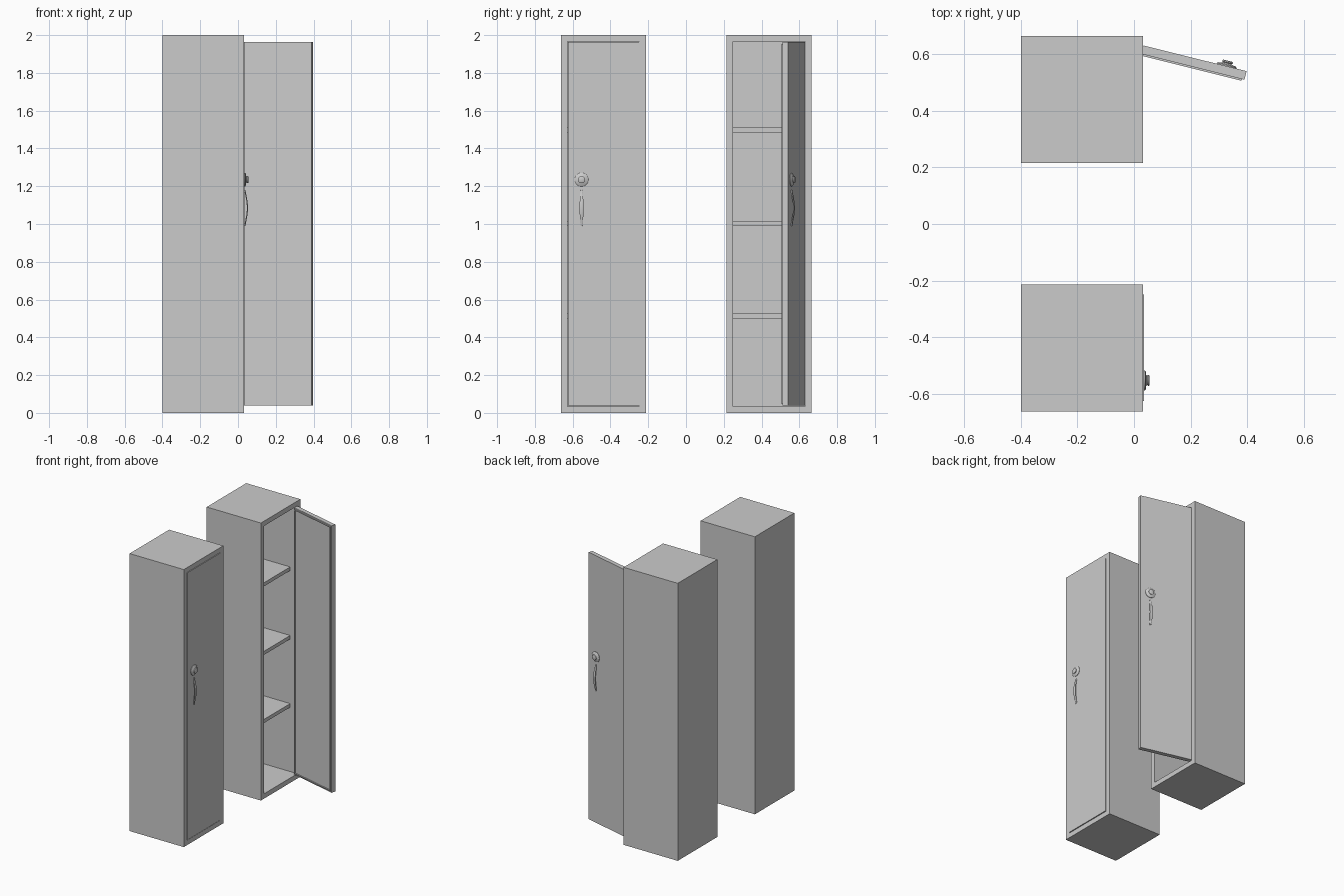
import bpy, bmesh
from math import radians, sin, pi
from mathutils import Matrix, Vector

if "Cube" in bpy.data.objects:
    bpy.data.objects.remove(bpy.data.objects["Cube"])

X0, X1 = -0.40, 0.032          # cabinet back and front
W, H, T = 0.45, 2.0, 0.035     # width, height, wall thickness
DOOR_W, Z0, Z1 = 0.376, 0.039, 1.963


def finish(bm, name, matrix=Matrix(), smooth=False):
    bmesh.ops.recalc_face_normals(bm, faces=bm.faces)
    bm.transform(matrix)
    me = bpy.data.meshes.new(name)
    bm.to_mesh(me)
    bm.free()
    ob = bpy.data.objects.new(name, me)
    bpy.context.collection.objects.link(ob)
    if smooth:
        bpy.ops.object.select_all(action='DESELECT')
        ob.select_set(True)
        bpy.context.view_layer.objects.active = ob
        bpy.ops.object.shade_smooth_by_angle(angle=radians(35))
    return ob


def box(lo, hi):
    bm = bmesh.new()
    bmesh.ops.create_cube(bm, size=1)
    lo, hi = Vector(lo), Vector(hi)
    for v in bm.verts:
        v.co = [(a + b) / 2 + c * (b - a) for a, b, c in zip(lo, hi, v.co)]
    bm.normal_update()
    return bm


def push(bm, face, vec):
    # extrude one face along a vector, returning the moved face
    face = bmesh.ops.extrude_discrete_faces(bm, faces=[face])['faces'][0]
    bmesh.ops.translate(bm, verts=face.verts, vec=vec)
    bm.normal_update()
    return face


def cabinet(name, yc):
    # hollow shell open towards +x
    bm = box((X0, yc - W / 2, 0), (X1, yc + W / 2, H))
    front = max(bm.faces, key=lambda f: f.normal.x)
    bmesh.ops.inset_region(bm, faces=[front], thickness=T, use_even_offset=True)
    push(bm, front, (-(X1 - X0 - T), 0, 0))
    finish(bm, name + "_cabinet")
    # shelves
    for i, z in enumerate((0.512, 1.003, 1.497)):
        finish(box((X0 + T, yc - W / 2 + T, z - 0.013),
                   (-0.025, yc + W / 2 - T, z + 0.013)), f"{name}_shelf_{i + 1}")


def door(name, hinge, angle):
    m = Matrix.Translation(hinge) @ Matrix.Rotation(radians(angle), 4, 'Z')
    # slab with a raised lip around the inner side
    bm = box((-0.031, -DOOR_W, Z0), (0, 0, Z1))
    inner = min(bm.faces, key=lambda f: f.normal.x)
    bmesh.ops.inset_region(bm, faces=[inner], thickness=0.009, use_even_offset=True)
    inner = push(bm, inner, (-0.006, 0, 0))
    bmesh.ops.inset_region(bm, faces=[inner], thickness=0.006, use_even_offset=True)
    push(bm, inner, (0.007, 0, 0))
    finish(bm, name + "_door", m)

    # turned dial: (radius, height) profile spun around x
    yk, zk = -0.303, 1.235
    bm = bmesh.new()
    prof = [(0, -0.001), (0.036, -0.001), (0.036, 0.003), (0.031, 0.007), (0.020, 0.008),
            (0.016, 0.011), (0.019, 0.014), (0.019, 0.018), (0.016, 0.020), (0, 0.020)]
    vs = [bm.verts.new((h, r, 0)) for r, h in prof]
    es = [bm.edges.new(p) for p in zip(vs, vs[1:])]
    bmesh.ops.spin(bm, geom=vs + es, cent=(0, 0, 0), axis=(1, 0, 0),
                   angle=2 * pi, steps=32)
    bmesh.ops.remove_doubles(bm, verts=bm.verts, dist=1e-5)
    finish(bm, name + "_dial", m @ Matrix.Translation((0, yk, zk)), True)

    # bowed pull handle with flat ends
    bm = bmesh.new()
    n, rings = 16, []
    for i in range(n + 1):
        t = i / n
        z = 0.99 + 0.19 * t
        bow = 0.013 * sin(pi * t) ** 1.3
        hw = 0.004 + 0.006 * sin(pi * t) ** 0.5
        rings.append([bm.verts.new((x, yk + y, z)) for x, y in
                      ((bow - 0.001, -hw), (bow + 0.003, -hw), (bow + 0.005, -hw / 2),
                       (bow + 0.005, hw / 2), (bow + 0.003, hw), (bow - 0.001, hw))])
    for a, b in zip(rings, rings[1:]):
        for k in range(6):
            j = (k + 1) % 6
            bm.faces.new((a[k], a[j], b[j], b[k]))
    bm.faces.new(rings[0])
    bm.faces.new(rings[-1])
    finish(bm, name + "_handle", m, True)


# closed locker
cabinet("closed", -0.438)
door("closed", (0.035, -0.25, 0), 0)
# open locker
cabinet("open", 0.44)
door("open", (0.033, 0.631, 0), 76)
